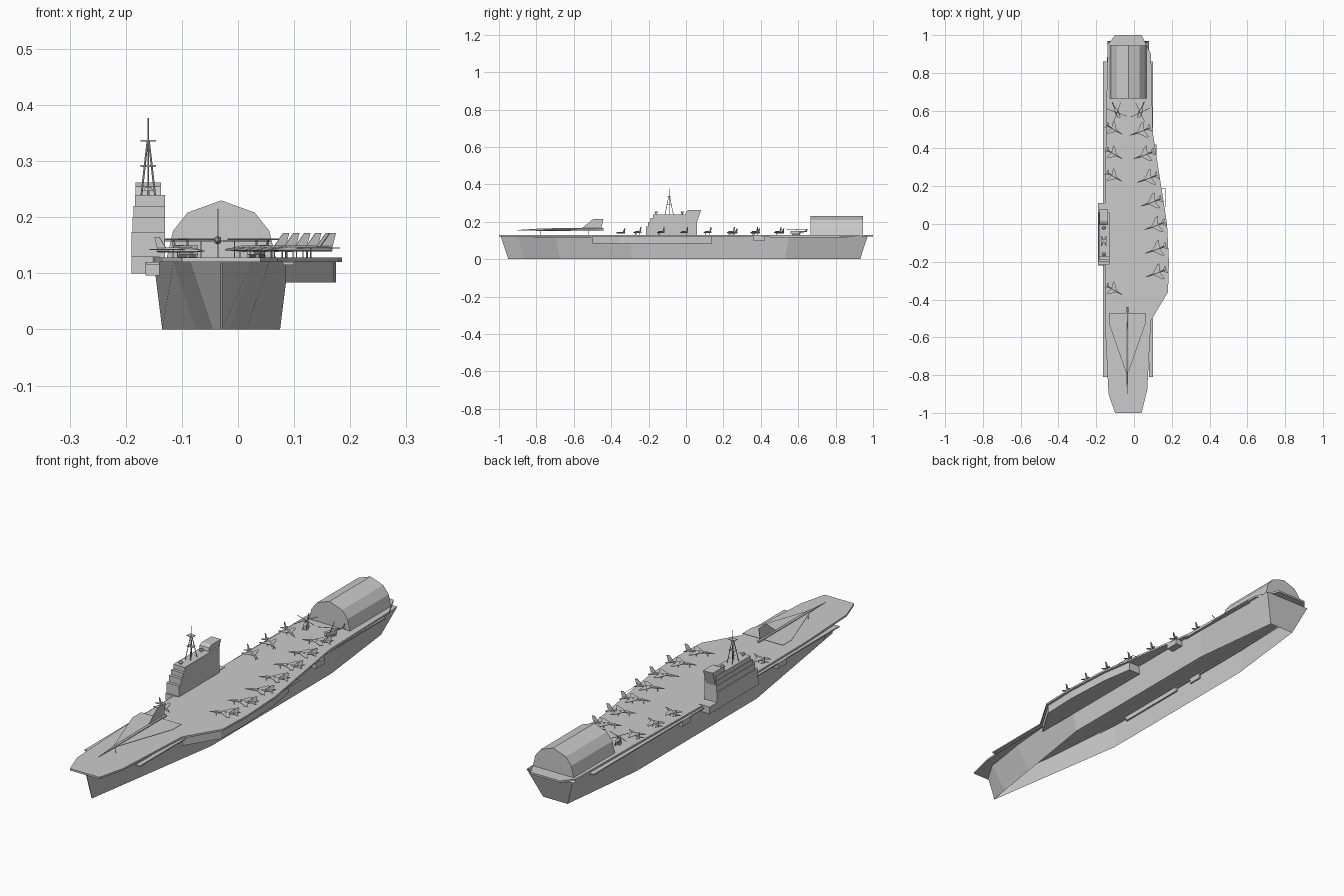
import bpy, bmesh, math
from mathutils import Matrix, Vector

if "Cube" in bpy.data.objects:
    bpy.data.objects.remove(bpy.data.objects["Cube"], do_unlink=True)

COLOUR = (0.6, 0.6, 0.6, 1)
grey = bpy.data.materials.new("ship grey")
grey.use_nodes = True
grey.diffuse_color = COLOUR
grey.node_tree.nodes["Principled BSDF"].inputs["Base Color"].default_value = COLOUR

DECK = 0.128        # top of the flight deck
UNDER = 0.12        # underside of the flight deck
MID = -0.03         # hull centreline
SIDES = (-1, 1)


def finish(name, bm, location=(0, 0, 0), heading=0, size=1):
    bmesh.ops.recalc_face_normals(bm, faces=bm.faces)
    mesh = bpy.data.meshes.new(name)
    bm.to_mesh(mesh)
    bm.free()
    mesh.materials.append(grey)
    part = bpy.data.objects.new(name, mesh)
    part.location = location
    part.rotation_euler.z = math.radians(heading)
    part.scale = (size, size, size)
    bpy.context.collection.objects.link(part)


def add_prism(bm, points, offset):
    """Add a polygon swept along an offset vector."""
    face = bm.faces.new([bm.verts.new(point) for point in points])
    swept = bmesh.ops.extrude_face_region(bm, geom=[face], use_keep_orig=True)
    verts = [item for item in swept["geom"] if isinstance(item, bmesh.types.BMVert)]
    bmesh.ops.translate(bm, verts=verts, vec=offset)


def add_plate(bm, outline, bottom, top):
    """Add a plan outline standing between two heights."""
    add_prism(bm, [(x, y, bottom) for x, y in outline], (0, 0, top - bottom))


def add_profile(bm, profile, left, right):
    """Add a side profile spanning two x positions."""
    add_prism(bm, [(left, y, z) for y, z in profile], (right - left, 0, 0))


def add_box(bm, left, right, front, back, bottom, top):
    outline = [(left, front), (right, front), (right, back), (left, back)]
    add_plate(bm, outline, bottom, top)


def add_rod(bm, start, end, radius, end_radius=None, sides=6):
    start, end = Vector(start), Vector(end)
    along = end - start
    turn = along.to_track_quat("Z", "Y").to_matrix().to_4x4()
    bmesh.ops.create_cone(
        bm, cap_ends=True, segments=sides, radius1=radius,
        radius2=radius if end_radius is None else end_radius,
        depth=along.length, matrix=Matrix.Translation((start + end) / 2) @ turn)


# Flight deck outline: the port edge bulges outward, the starboard edge is straight
port_edge = [(0.04, -1), (0.07, -0.88), (0.09, -0.51), (0.18, -0.36), (0.185, -0.2),
             (0.175, 0), (0.1, 0.48), (0.09, 0.9), (0.04, 1)]
starboard_edge = [(-0.1, 1), (-0.14, 0.95), (-0.155, 0.1), (-0.15, -0.6), (-0.135, -0.9), (-0.1, -1)]


def port_x(y):
    """Deck edge position at a given y."""
    for (xa, ya), (xb, yb) in zip(port_edge, port_edge[1:]):
        if ya <= y <= yb:
            return xa + (xb - xa) * (y - ya) / (yb - ya)


bm = bmesh.new()
add_plate(bm, port_edge + starboard_edge, UNDER, DECK)
finish("flight_deck", bm)

# Hull: open-bottomed shell whose flared sections taper to the stem and stern
bm = bmesh.new()
rings = []
for y in (-0.99, -0.9, -0.7, -0.3, 0.55, 0.97):
    bow = min(1, (y + 1) / 0.7)
    stern = max(0, y - 0.55)
    high = 0.12 * bow ** 0.4 - stern / 40
    low = 0.105 * bow - stern / 9
    if y < -0.95:
        high = low
    section = [(-high, y, UNDER), (-low, y * 0.96, 0), (low, y * 0.96, 0), (high, y, UNDER)]
    rings.append([bm.verts.new((MID + x, along, z)) for x, along, z in section])
for near, far in zip(rings, rings[1:]):
    for i in (0, 2):
        bm.faces.new((near[i], near[i + 1], far[i + 1], far[i]))
bm.faces.new(rings[0])
bm.faces.new(rings[-1])
finish("hull", bm)

# Sponson under the deck bulge
outline = [(port_x(y) - 0.01, y) for y in (-0.36, -0.2, 0, 0.14)]
bm = bmesh.new()
add_plate(bm, [(0.085, -0.5)] + outline + [(0.085, 0.14)], 0.084, UNDER)
finish("deck_sponson", bm)

# Narrow galleries and small platforms along both sides
bm = bmesh.new()
for left, right, front, back in ((-0.163, -0.14, -0.81, 0.86), (0.08, 0.1, -0.81, -0.5),
                                 (0.08, 0.1, 0.45, 0.86)):
    add_box(bm, left, right, front, back, UNDER - 0.005, UNDER)
finish("side_galleries", bm)
bm = bmesh.new()
for left, right, y in ((0.08, 0.12, 0.36), (-0.165, -0.14, -0.45), (-0.165, -0.14, 0.2)):
    add_box(bm, left, right, y, y + 0.06, UNDER - 0.024, UNDER)
finish("side_platforms", bm)

# Wire frame of the deck-edge lift
corners = [(x, y, UNDER + 0.004) for x, y in ((0.13, 0.09), (0.165, 0.09), (0.165, 0.19), (0.13, 0.19))]
bm = bmesh.new()
for i, corner in enumerate(corners):
    add_rod(bm, corners[i - 1], corner, 0.001)
finish("lift_frame", bm)

# Island: stacked tiers stepping back from the front, over an outboard support
INNER, OUTER = -0.13, -0.19
ROOF = 0.24
tiers = [DECK, 0.174, 0.2, 0.22, ROOF]
bm = bmesh.new()
for i, (bottom, top) in enumerate(zip(tiers, tiers[1:])):
    add_box(bm, OUTER + i * 0.002, INNER, -0.215 + i * 0.013, 0.06, bottom, top)
finish("island", bm)
bm = bmesh.new()
add_box(bm, OUTER, -0.14, -0.22, 0.11, 0.1, DECK + 0.002)
finish("island_support", bm)

# Funnel block raked over the back of the island
bm = bmesh.new()
add_profile(bm, [(-0.01, 0.2), (0, 0.255), (0.015, 0.262), (0.08, 0.262), (0.06, 0.2)],
            OUTER + 0.007, INNER - 0.007)
finish("funnel", bm)

# Lattice mast with two yards and a topmast
mast = Vector(((INNER + OUTER) / 2, -0.09, ROOF))
head = mast + Vector((0, 0, 0.095))
bm = bmesh.new()
for across in SIDES:
    for along in SIDES:
        spread = Vector((across * 0.012, along * 0.022, 0))
        add_rod(bm, mast + spread, head + spread / 9, 0.0017)
add_rod(bm, mast, head + Vector((0, 0, 0.042)), 0.0015)
for z in (0.29, head.z):
    add_box(bm, mast.x - 0.014, mast.x + 0.014, mast.y - 0.01, mast.y + 0.01, z, z + 0.003)
finish("mast", bm)

# Radar dishes before and behind the mast
bm = bmesh.new()
for side in SIDES:
    foot = mast + Vector((0, side * 0.07, 0))
    neck = foot + Vector((0, 0, 0.007))
    add_rod(bm, foot, neck, 0.003)
    add_rod(bm, neck, neck + Vector((0, 0, 0.007)), 0.01, 0.006)
finish("radars", bm)

# Arched hangar at the stern
bm = bmesh.new()
arch = [(MID, DECK + 0.102)]
for side in SIDES:
    arc = [(MID + side * 0.097 * math.sin(a), DECK + 0.102 * math.cos(a))
           for a in (math.pi * step / 9 for step in (1.9, 3.1, 4.5))]
    arch = arch + arc if side > 0 else arc[::-1] + arch
add_prism(bm, [(x, 0.665, z) for x, z in arch], (0, 0.28, 0))
finish("hangar", bm)


def add_wings(bm, root, tip, root_chord, tip_chord, sweep, back, z):
    """Add a swept pair; the nose points to -y and back is the root's trailing edge."""
    for side in SIDES:
        add_plate(bm, [(0, back - root_chord), (side * root, back - root_chord),
                       (side * tip, back + sweep - tip_chord),
                       (side * tip, back + sweep), (0, back)], z, z + 0.002)


def add_fin(bm, front, back, rake, bottom, top):
    """Add an upright raked tail fin."""
    middle = (front + back) / 2
    add_profile(bm, [(front, bottom), (middle + rake, top), (back + rake, top), (back, bottom)],
                -0.001, 0.001)


def add_wheels(bm, nose, main, track, top):
    for x, y in ((0, nose), (-track, main), (track, main)):
        add_rod(bm, (x, y, 0), (x, y, top), 0.001)


# Large delta aircraft on the bow, measured from its tail
bm = bmesh.new()
add_wings(bm, 0.008, 0.096, 0.31, 0.06, 0, -0.03, 0.029)
add_rod(bm, (0, -0.46, 0.027), (0, -0.32, 0.03), 0.001, 0.007)
add_rod(bm, (0, -0.32, 0.03), (0, 0, 0.032), 0.007)
add_fin(bm, -0.12, -0.012, 0.01, 0.034, 0.087)
add_wheels(bm, -0.34, -0.08, 0.03, 0.03)
finish("delta_aircraft", bm, (MID - 0.006, -0.44, DECK))


def jet(name, x, y, heading, size):
    """Small swept-wing jet parked on the deck."""
    bm = bmesh.new()
    add_rod(bm, (0, -0.065, 0.015), (0, -0.03, 0.017), 0.001, 0.006)
    add_rod(bm, (0, -0.03, 0.017), (0, 0.055, 0.017), 0.006, 0.005)
    add_wings(bm, 0.003, 0.045, 0.04, 0.012, 0.014, 0.02, 0.017)
    add_wings(bm, 0.003, 0.02, 0.015, 0.008, 0.009, 0.055, 0.017)
    add_fin(bm, 0.032, 0.056, 0.007, 0.02, 0.046)
    add_wheels(bm, -0.035, 0.01, 0.01, 0.017)
    finish(name, bm, (x, y, DECK), heading, size)


# Parked jets, tails outboard
for i in range(7):
    y = 0.49 - i / 8
    jet(f"port_jet_{i + 1}", port_x(y) - 0.065, y, -70, 0.95)
for i, y in enumerate((0.5, 0.37, 0.25, -0.35)):
    jet(f"starboard_jet_{i + 1}", -0.105, y, 60, 0.8)

# Helicopters with crossed rotors and skids
for name, x, heading in (("starboard_helicopter", -0.09, 25), ("port_helicopter", 0.033, -20)):
    bm = bmesh.new()
    add_box(bm, -0.007, 0.007, -0.03, 0.02, 0.006, 0.022)
    add_rod(bm, (0, 0.02, 0.018), (0, 0.06, 0.02), 0.005, 0.002)
    add_fin(bm, 0.05, 0.06, 0.004, 0.02, 0.034)
    add_rod(bm, (0, 0, 0.022), (0, 0, 0.034), 0.002)
    for side in SIDES:
        add_rod(bm, (-0.04, side * 0.04, 0.033), (0.04, -side * 0.04, 0.033), 0.0015)
        add_rod(bm, (side * 0.009, -0.02, 0.003), (side * 0.009, 0.015, 0.003), 0.003)
    finish(name, bm, (x, 0.59, DECK), heading)
